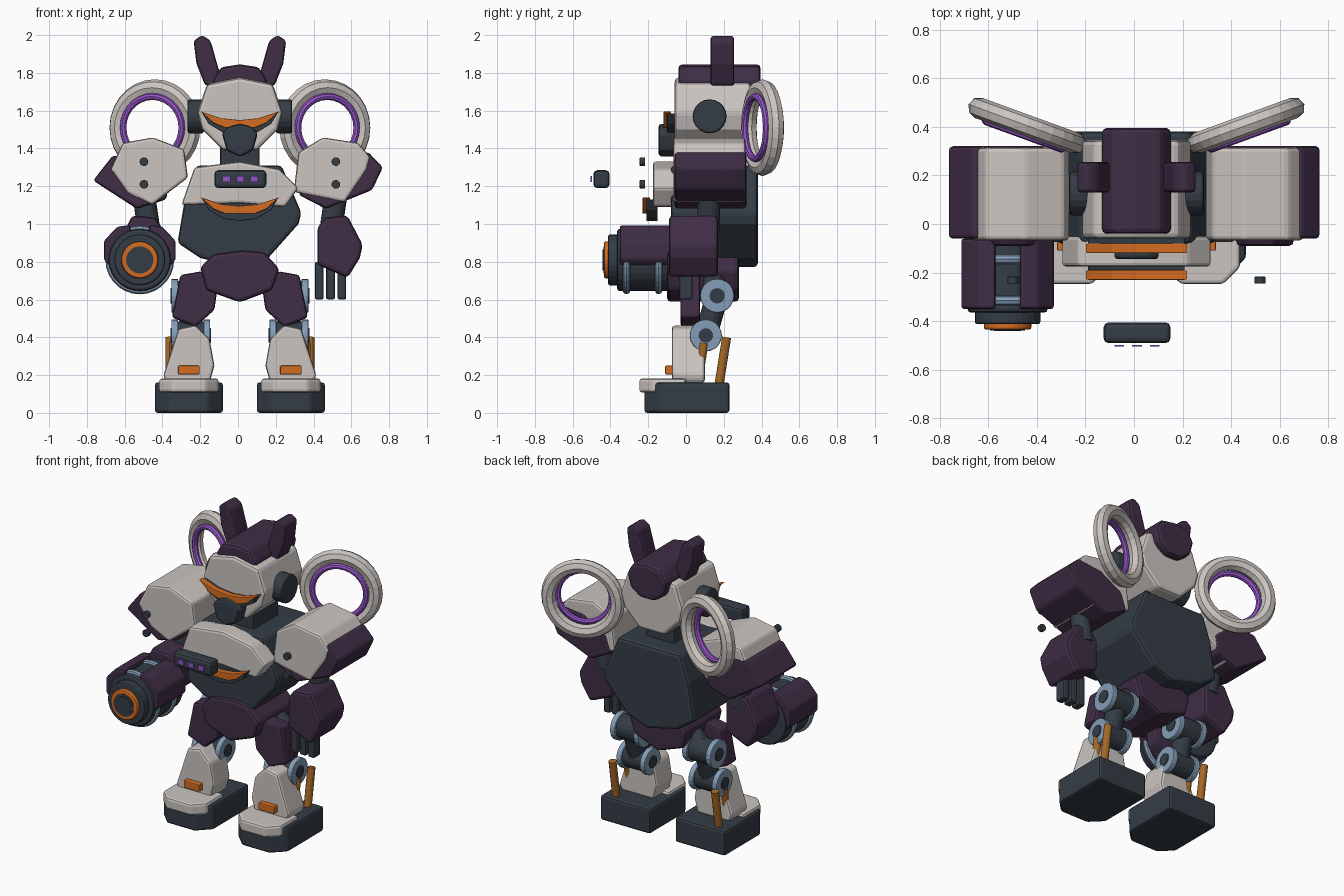
import bpy, bmesh, math
from mathutils import Vector

if "Cube" in bpy.data.objects:
    bpy.data.objects.remove(bpy.data.objects["Cube"])

CX = 0.01  # symmetry axis of the body


def material(name, rgb):
    m = bpy.data.materials.new(name)
    m.use_nodes = True
    m.diffuse_color = (*rgb, 1)
    m.node_tree.nodes["Principled BSDF"].inputs["Base Color"].default_value = (*rgb, 1)
    return m


WHITE = material("warm white armour", (0.60, 0.56, 0.53))
PLUM = material("dark plum armour", (0.050, 0.026, 0.060))
SLATE = material("slate frame", (0.034, 0.046, 0.060))
ORANGE = material("orange glow", (0.66, 0.15, 0.015))
BLUE = material("pale blue metal", (0.23, 0.34, 0.47))
VIOLET = material("violet glow", (0.30, 0.09, 0.58))
BRONZE = material("bronze piston", (0.38, 0.14, 0.02))


def finish(bm, name, mat, bevel):
    bmesh.ops.recalc_face_normals(bm, faces=bm.faces)
    me = bpy.data.meshes.new(name)
    bm.to_mesh(me)
    bm.free()
    me.materials.append(mat)
    ob = bpy.data.objects.new(name, me)
    bpy.context.collection.objects.link(ob)
    if bevel:
        mod = ob.modifiers.new("bevel", "BEVEL")
        mod.width = bevel
        mod.segments = 2
        mod.limit_method = "ANGLE"
    return ob


def prism(name, pts, a, b, mat, bevel=0.015, plan=False):
    """Outline in xz pushed along y, or outline in xy pushed along z."""
    bm = bmesh.new()
    put = (lambda p, d: (p[0], p[1], d)) if plan else (lambda p, d: (p[0], d, p[1]))
    face = bm.faces.new([bm.verts.new(put(p, a)) for p in pts])
    ext = bmesh.ops.extrude_face_region(bm, geom=[face])
    move = Vector(put((0, 0), b - a))
    bmesh.ops.translate(bm, vec=move, verts=[v for v in ext["geom"] if isinstance(v, bmesh.types.BMVert)])
    return finish(bm, name, mat, bevel)


def box(name, x0, x1, y0, y1, z0, z1, mat, bevel=0.01):
    return prism(name, [(x0, z0), (x1, z0), (x1, z1), (x0, z1)], y0, y1, mat, bevel)


def rod(name, p, q, r, mat, bevel=0.0, sides=20):
    p, q = Vector(p), Vector(q)
    bm = bmesh.new()
    bmesh.ops.create_cone(bm, cap_ends=True, segments=sides, radius1=r, radius2=r, depth=(q - p).length)
    turn = Vector((0, 0, 1)).rotation_difference(q - p).to_matrix()
    bmesh.ops.rotate(bm, matrix=turn, verts=bm.verts)
    bmesh.ops.translate(bm, vec=(p + q) / 2, verts=bm.verts)
    return finish(bm, name, mat, bevel)


def hoop(name, at, major, minor, mat, yaw=0.0):
    bpy.ops.mesh.primitive_torus_add(location=at, rotation=(math.pi / 2, 0, yaw), major_radius=major,
                                     minor_radius=minor, major_segments=28, minor_segments=8)
    ob = bpy.context.object
    ob.name = name
    ob.data.materials.append(mat)


def sym(half):
    """Full outline from its +x half, listed top to bottom."""
    return [(CX + x, z) for x, z in half] + [(CX - x, z) for x, z in reversed(half) if x > 0]


def flip(pts, s):
    return [(CX + s * x, z) for x, z in pts]


# Head
prism("head", sym([(0, 1.775), (0.175, 1.74), (0.225, 1.59), (0.20, 1.50), (0.09, 1.39)]), -0.06, 0.345, WHITE, 0.02)
prism("head_crest", sym([(0, 1.845), (0.10, 1.83), (0.145, 1.76), (0.12, 1.67), (0.05, 1.62)]), -0.04, 0.395, PLUM, 0.02)
prism("snout", sym([(0, 1.53), (0.06, 1.515), (0.095, 1.48), (0.07, 1.39), (0, 1.355)]), -0.145, -0.04, SLATE)
box("neck", CX - 0.105, CX + 0.105, 0.0, 0.26, 1.25, 1.46, SLATE, 0.015)

# Glowing brow shapes on the face and chest
GLOW = [(0, 0.05), (0.10, 0.06), (0.21, 0.097), (0.14, 0.035), (0.08, 0.01), (0, 0.01)]
FRAME = [(0, 0.04), (0.10, 0.05), (0.20, 0.087), (0.165, 0.03), (0.09, -0.015), (0, -0.03)]
for part, z, y in (("visor", 1.50, -0.10), ("chest_vent", 1.045, -0.21)):
    for kind, pts, y0, y1, mat in (("glow", GLOW, y - 0.02, y + 0.02, ORANGE), ("frame", FRAME, y, y + 0.06, SLATE)):
        prism(part + "_" + kind, sym([(x, z + h) for x, h in pts]), y0, y1, mat, 0.004)

# Torso, chest and pelvis
prism("torso", [(-0.22, 1.31), (0.23, 1.31), (0.335, 1.06), (0.32, 1.0), (0.16, 0.82), (0.01, 0.77), (-0.2, 0.82),
                (-0.32, 0.90), (-0.28, 1.14)], -0.08, 0.38, SLATE, 0.02)
prism("chest_plate", [(-0.30, 1.10), (-0.23, 1.30), (0.01, 1.33), (0.22, 1.29), (0.32, 1.19), (0.25, 1.09),
                      (0.01, 1.11)], -0.175, -0.05, WHITE, 0.015)
prism("pelvis", [(-0.20, 0.77), (-0.13, 0.84), (0.02, 0.86), (0.14, 0.85), (0.22, 0.76), (0.18, 0.65), (0.01, 0.585),
                 (-0.17, 0.65)], -0.10, 0.28, PLUM, 0.02)

# Sensor bar with three lamps
box("sensor_bar", -0.125, 0.15, -0.49, -0.405, 1.19, 1.285, SLATE, 0.02)
for i in range(3):
    x = 0.012 + (i - 1) * 0.073
    box("sensor_lamp", x - 0.02, x + 0.02, -0.505, -0.497, 1.223, 1.255, VIOLET, 0)

# Shoulders: white shell over a plum block
prism("right_shoulder_shell", [(-0.675, 1.29), (-0.61, 1.43), (-0.45, 1.458), (-0.285, 1.395), (-0.265, 1.245),
                               (-0.455, 1.10), (-0.585, 1.165)], -0.067, 0.314, WHITE, 0.015)
prism("left_shoulder_shell", [(0.295, 1.17), (0.32, 1.38), (0.45, 1.458), (0.635, 1.43), (0.70, 1.355), (0.68, 1.285),
                              (0.565, 1.115)], -0.067, 0.314, WHITE, 0.015)
prism("right_shoulder_block", [(-0.767, 1.23), (-0.665, 1.36), (-0.50, 1.37), (-0.36, 1.25), (-0.38, 1.13),
                               (-0.535, 1.08)], -0.06, 0.32, PLUM, 0.015)
prism("left_shoulder_block", [(0.767, 1.30), (0.69, 1.38), (0.52, 1.36), (0.36, 1.27), (0.32, 1.155), (0.465, 1.08),
                              (0.71, 1.18)], -0.06, 0.32, PLUM, 0.015)

# Mirrored parts
for s, side in ((-1, "right"), (1, "left")):
    prism(side + "_ear", flip([(0.245, 1.97), (0.20, 2.0), (0.155, 1.97), (0.11, 1.81), (0.13, 1.72), (0.185, 1.735),
                               (0.23, 1.85)], s), 0.13, 0.255, PLUM, 0.015)
    rod(side + "_ear_disc", (CX + s * 0.19, 0.125, 1.57), (CX + s * 0.277, 0.125, 1.57), 0.09, SLATE, 0.012)

    # Back rings
    yaw = s * math.radians(20)
    hoop(side + "_ring", (CX + s * 0.45, 0.405, 1.51), 0.212, 0.044, WHITE, yaw)
    hoop(side + "_ring_glow", (CX + s * 0.463, 0.368, 1.51), 0.165, 0.018, VIOLET, yaw)

    # Arms
    for z in (1.21, 1.33):
        x = CX + s * 0.508
        rod(side + "_shoulder_bolt", (x, -0.245, z), (x, -0.217, z), 0.023, SLATE, 0.003, 12)
    rod(side + "_upper_arm", (CX + s * 0.51, 0.12, 1.16), (CX + s * 0.48, 0.12, 0.96), 0.06, SLATE)
    prism(side + "_forearm", flip([(0.41, 0.98), (0.45, 1.035), (0.57, 1.045), (0.595, 0.995), (0.65, 0.89),
                                   (0.635, 0.82), (0.57, 0.715), (0.41, 0.785)], s), -0.09, 0.17, PLUM, 0.02)

    # Thigh and jointed leg
    prism(side + "_thigh", flip([(0.36, 0.505), (0.315, 0.73), (0.20, 0.75), (0.12, 0.65), (0.135, 0.545),
                                 (0.235, 0.455)], s), -0.03, 0.075, PLUM)
    leg = CX + s * 0.26
    for joint, y, z, r in (("hip", 0.165, 0.62, 0.09), ("knee", 0.105, 0.41, 0.085)):
        rod(side + "_" + joint + "_joint", (leg - 0.09, y, z), (leg + 0.09, y, z), r - 0.012, SLATE)
        for e in (-1, 1):
            x = leg + e * 0.085
            rod(side + "_" + joint + "_rim", (x - 0.018, y, z), (x + 0.018, y, z), r, BLUE, 0.006)
            rod(side + "_" + joint + "_cap", (x, y, z), (x + e * 0.023, y, z), r * 0.45, SLATE)
    rod(side + "_leg_link", (leg, 0.165, 0.62), (leg, 0.105, 0.41), 0.06, SLATE)
    rod(side + "_pelvis_link", (leg, 0.165, 0.62), (CX + s * 0.13, 0.14, 0.72), 0.06, SLATE)

    # Shin, foot and pistons
    prism(side + "_shin", flip([(0.405, 0.20), (0.325, 0.445), (0.235, 0.465), (0.16, 0.39), (0.135, 0.25),
                                (0.16, 0.16), (0.39, 0.16)], s), -0.075, 0.10, WHITE)
    foot = CX + s * 0.27
    box(side + "_shin_lamp", foot - 0.057, foot + 0.057, -0.11, -0.07, 0.203, 0.25, ORANGE, 0.006)

    def plan(w, front, back, cut):
        return [(foot - w, back), (foot + w, back), (foot + w, front + cut), (foot + w - cut, front),
                (foot - w + cut, front), (foot - w, front + cut)]

    prism(side + "_foot", plan(0.18, -0.22, 0.23, 0.08), 0.0, 0.162, SLATE, 0.015, True)
    prism(side + "_toe_cap", plan(0.157, -0.247, 0.0, 0.07), 0.108, 0.182, WHITE, 0.015, True)
    px = foot + s * 0.10
    rod(side + "_long_piston", (px, 0.175, 0.15), (px, 0.215, 0.40), 0.024, BRONZE, 0, 12)
    rod(side + "_short_piston", (px - s * 0.02, 0.06, 0.15), (px - s * 0.02, 0.095, 0.37), 0.024, BRONZE, 0, 12)

# Left hand fingers
for i in range(3):
    x = 0.43 + i * 0.06
    box("left_finger", x - 0.023, x + 0.023, -0.035, 0.035, 0.60, 0.80, SLATE, 0.01)

# Right arm cannon
GX, GZ = -0.52, 0.81


def gun(name, y0, y1, r, mat, bevel=0.01):
    rod(name, (GX, y0, GZ), (GX, y1, GZ), r, mat, bevel, 28)


gun("cannon_barrel", -0.365, -0.05, 0.165, SLATE, 0.015)
gun("cannon_muzzle", -0.412, -0.35, 0.135, SLATE)
gun("cannon_muzzle_glow", -0.435, -0.40, 0.098, ORANGE)
gun("cannon_bore_rim", -0.438, -0.42, 0.072, SLATE, 0)
gun("cannon_bore", -0.441, -0.42, 0.056, SLATE, 0)
for y in (-0.315, -0.145):
    hoop("cannon_band", (GX, y, GZ), 0.162, 0.02, BLUE)
for s in (-1, 1):
    prism("cannon_side_plate", [(GX + s * x, GZ + z) for x, z in ((0.05, 0.185), (0.12, 0.175), (0.19, 0.10),
          (0.19, 0.0), (0.15, -0.04), (0.10, 0.0), (0.05, 0.08))], -0.35, -0.06, PLUM, 0.012)
